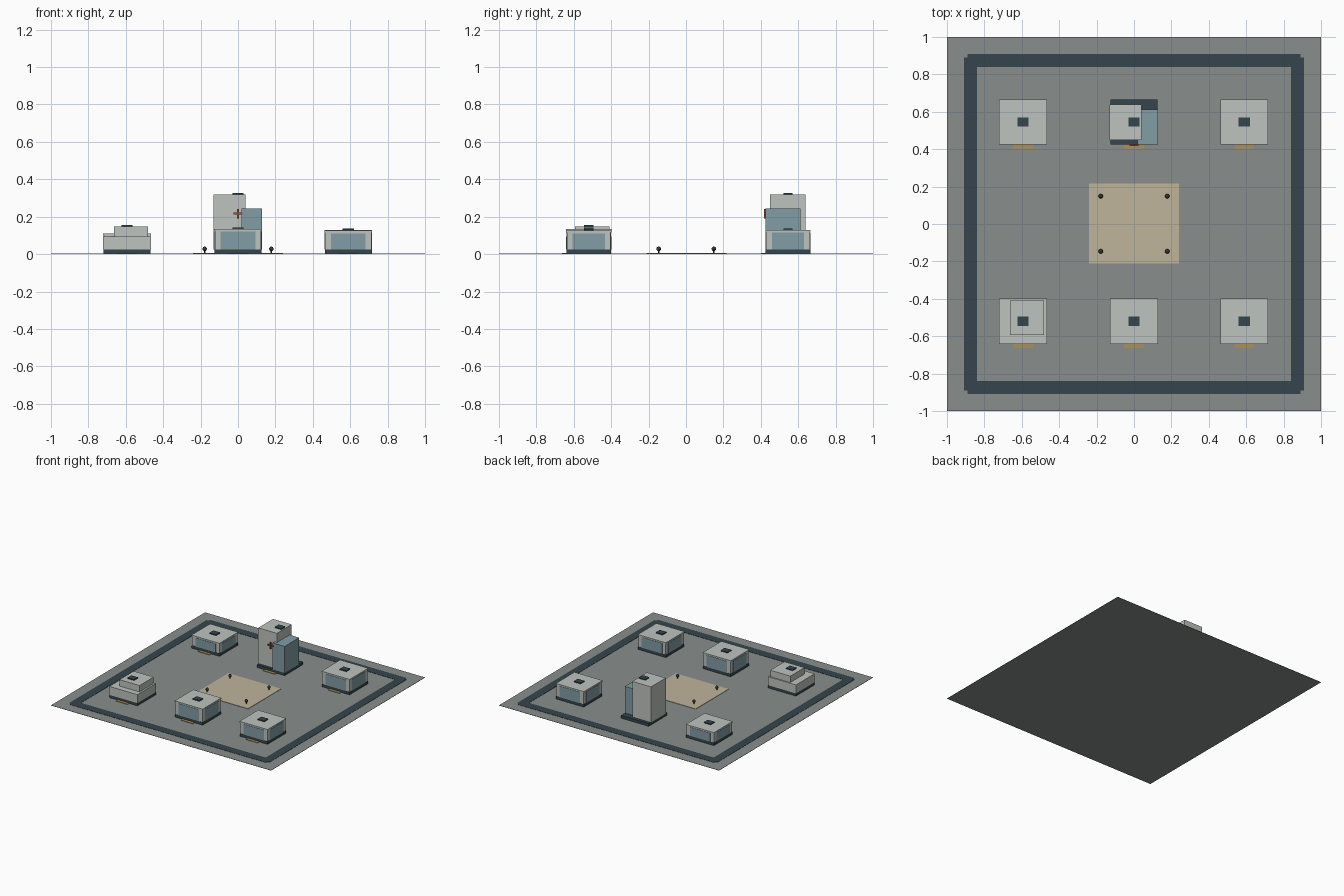
import bpy, bmesh
from mathutils import Matrix

if "Cube" in bpy.data.objects:
    bpy.data.objects.remove(bpy.data.objects["Cube"])


def material(name, rgb):
    m = bpy.data.materials.new(name)
    m.diffuse_color = (*rgb, 1)
    m.use_nodes = True
    m.node_tree.nodes["Principled BSDF"].inputs["Base Color"].default_value = m.diffuse_color
    return m


GROUND = material("ground_grey", (0.25, 0.27, 0.26))
WALL = material("wall_grey", (0.52, 0.55, 0.52))
DARK = material("dark_slate", (0.035, 0.06, 0.075))
GLASS = material("blue_glass", (0.22, 0.34, 0.38))
SAND = material("sand", (0.52, 0.46, 0.33))
TAN = material("tan", (0.40, 0.28, 0.11))
RED = material("red", (0.35, 0.08, 0.05))
BULB = material("lamp_dark", (0.03, 0.04, 0.035))


def finish(name, bm, mat):
    me = bpy.data.meshes.new(name)
    bm.to_mesh(me)
    bm.free()
    me.materials.append(mat)
    ob = bpy.data.objects.new(name, me)
    bpy.context.collection.objects.link(ob)
    return ob


def box(name, x0, x1, y0, y1, z0, z1, mat):
    bm = bmesh.new()
    bmesh.ops.create_cube(bm, size=1)
    for v in bm.verts:
        v.co.x = x1 if v.co.x > 0 else x0
        v.co.y = y1 if v.co.y > 0 else y0
        v.co.z = z1 if v.co.z > 0 else z0
    return finish(name, bm, mat)


def centred(name, cx, cy, w, d, z0, z1, mat):
    return box(name, cx - w / 2, cx + w / 2, cy - d / 2, cy + d / 2, z0, z1, mat)


# Ground, ring road and central plaza
box("ground", -1, 1, -1, 1, 0, 0.002, GROUND)
for s in (-1, 1):
    centred("road_across", 0, s * 0.875, 1.78, 0.07, 0.002, 0.004, DARK)
    centred("road_along", s * 0.875, 0, 0.07, 1.78, 0.002, 0.004, DARK)
box("plaza", -0.24, 0.24, -0.212, 0.217, 0.002, 0.005, SAND)

W, D = 0.255, 0.242
BASE = 0.025


def lot(cx, cy, roof):
    """Plinth, entrance step and roof vent shared by every building."""
    centred("plinth", cx, cy, W - 0.003, D - 0.003, 0.002, BASE, DARK)
    centred("entrance_step", cx, cy - 0.125, 0.105, 0.036, 0.002, 0.006, TAN)
    centred("roof_vent", cx, cy, 0.06, 0.05, roof, roof + 0.008, DARK)


def pavilion(cx, cy, roof):
    """Square block with large glass panels on all four sides."""
    lot(cx, cy, roof)
    w, d = W - 0.007, D - 0.007
    centred("pavilion_body", cx, cy, w, d, BASE, roof - 0.01, WALL)
    centred("pavilion_roof", cx, cy, W, D, roof - 0.01, roof, WALL)
    top = roof - 0.014
    for s in (-1, 1):
        centred("window_front_back", cx, cy + s * d / 2, 0.185, 0.005, BASE, top, GLASS)
        centred("window_side", cx + s * w / 2, cy, 0.005, 0.172, BASE, top, GLASS)


XL, XR, YB, YF = -0.593, 0.59, 0.545, -0.52
pavilion(XL, YB, 0.11)
pavilion(XR, YB, 0.13)
pavilion(0, YF, 0.135)
pavilion(XR, YF, 0.125)

# Stepped building
lot(XL, YF, 0.148)
centred("stepped_lower", XL, YF, W, D, BASE, 0.095, WALL)
centred("stepped_upper", XL + 0.022, YF + 0.019, 0.182, 0.184, 0.095, 0.148, WALL)

# Tower with a glass wing and a cross sign
lot(0, YB, 0.318)
box("tower_body", -0.13, 0.04, 0.448, 0.64, BASE, 0.318, WALL)
box("tower_wing", 0.018, 0.127, 0.424, 0.613, BASE, 0.243, GLASS)
centred("cross_upright", 0, 0.422, 0.011, 0.01, 0.19, 0.242, RED)
centred("cross_bar", 0, 0.422, 0.05, 0.008, 0.211, 0.222, RED)

# Plaza lamps
for x in (-0.178, 0.178):
    for y in (-0.146, 0.149):
        bm = bmesh.new()
        bmesh.ops.create_cone(bm, cap_ends=True, segments=8, radius1=0.004, radius2=0.004,
                              depth=0.02, matrix=Matrix.Translation((x, y, 0.013)))
        finish("lamp_post", bm, BULB)
        bm = bmesh.new()
        bmesh.ops.create_uvsphere(bm, u_segments=10, v_segments=6, radius=0.0125,
                                  matrix=Matrix.Translation((x, y, 0.028)))
        finish("lamp_globe", bm, BULB)
